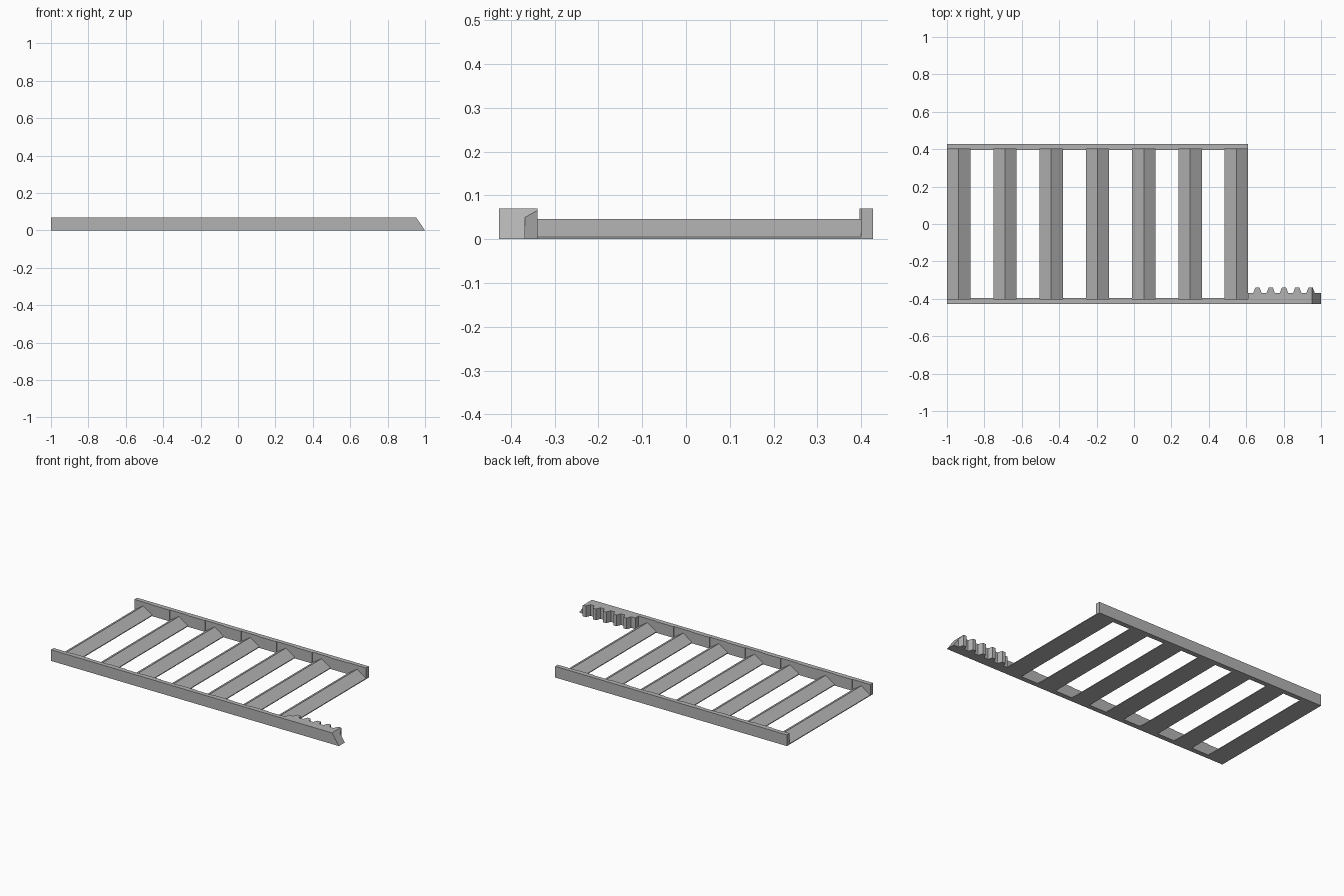
import bpy, bmesh
from mathutils import Vector

cube = bpy.data.objects.get("Cube")
if cube:
    bpy.data.objects.remove(cube)

grey = bpy.data.materials.new("plain_grey")
grey.use_nodes = True
grey.diffuse_color = (0.45, 0.45, 0.45, 1)
grey.node_tree.nodes["Principled BSDF"].inputs["Base Color"].default_value = (0.45, 0.45, 0.45, 1)

H = 0.07             # rail height
Y = 0.427            # outer half width
X0, X1 = -1.0, 0.61  # ladder ends
COUNT, SLAT_W = 7, 0.125
PITCH = (X1 - X0 - SLAT_W) / (COUNT - 1)


def prism(name, outline, extrude, cut=None):
    """Extrude a planar outline, optionally slicing off one side of a plane."""
    bm = bmesh.new()
    face = bm.faces.new([bm.verts.new(p) for p in outline])
    new = bmesh.ops.extrude_face_region(bm, geom=[face])["geom"]
    bmesh.ops.translate(bm, vec=extrude, verts=[v for v in new if isinstance(v, bmesh.types.BMVert)])
    if cut:
        geom = bm.verts[:] + bm.edges[:] + bm.faces[:]
        res = bmesh.ops.bisect_plane(bm, geom=geom, plane_co=cut[0], plane_no=cut[1], clear_outer=True)
        edges = [e for e in res["geom_cut"] if isinstance(e, bmesh.types.BMEdge)]
        bmesh.ops.contextual_create(bm, geom=edges)
    bmesh.ops.recalc_face_normals(bm, faces=bm.faces[:])
    mesh = bpy.data.meshes.new(name)
    bm.to_mesh(mesh)
    bm.free()
    mesh.materials.append(grey)
    obj = bpy.data.objects.new(name, mesh)
    bpy.context.collection.objects.link(obj)
    return obj


# Rails with shallow slots where the slats meet them
def rail_outline(side, end):
    slot, land = 0.40, 0.396
    pts = [(X0, side * Y, 0)]
    for i in range(COUNT):
        a = X0 + i * PITCH
        b = a + SLAT_W
        if i:
            pts.append((a, side * land, 0))
        pts += [(a, side * slot, 0), (b, side * slot, 0)]
        if i < COUNT - 1:
            pts.append((b, side * land, 0))
    return pts + end


prism("back_rail", rail_outline(1, [(X1, Y, 0)]), (0, 0, H))

# Front rail continues into a toothed rack with a sloped tip
root, tip = -0.368, -0.339
rack = [(X1, root, 0)]
for i in range(5):
    c = 0.66 + i * 0.071
    rack += [(c - 0.022, root, 0), (c - 0.011, tip, 0), (c + 0.011, tip, 0), (c + 0.022, root, 0)]
rack += [(1, root, 0), (1, -Y, 0)]
slope = (Vector((1, 0, 0)), Vector((H, 0, 0.048)).normalized())
prism("front_rail_with_rack", rail_outline(-1, rack), (0, 0, H), slope)

# Ridged slats
for i in range(COUNT):
    a = X0 + i * PITCH
    b = a + SLAT_W
    gable = [(a, -0.40, 0), (b, -0.40, 0), (b, -0.40, 0.005),
             ((a + b) / 2, -0.40, 0.046), (a, -0.40, 0.005)]
    prism(f"slat_{i + 1}", gable, (0, 0.80, 0))
